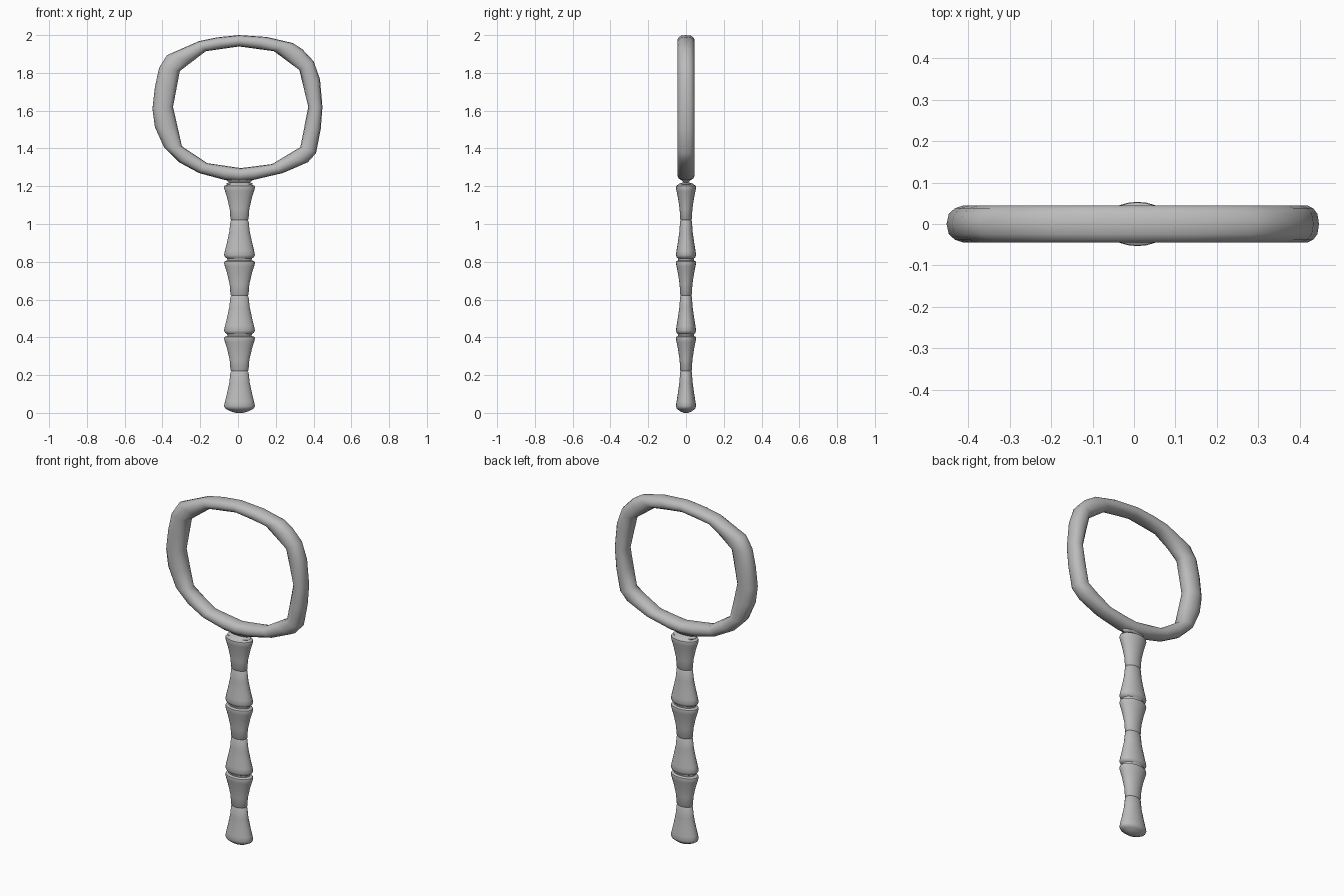
import bpy, bmesh
from math import sin, cos, pi, copysign

cube = bpy.data.objects.get("Cube")
if cube:
    bpy.data.objects.remove(cube)

# Single grey material
grey = bpy.data.materials.new("plain grey")
grey.use_nodes = True
tone = (0.5, 0.5, 0.5, 1)
grey.diffuse_color = tone
grey.node_tree.nodes["Principled BSDF"].inputs["Base Color"].default_value = tone


def loft(name, rings, closed, angle):
    """Skin a list of equal-length point rings; cap the ends if open."""
    bm = bmesh.new()
    rows = [[bm.verts.new(p) for p in ring] for ring in rings]
    count = len(rows[0])
    pairs = list(zip(rows, rows[1:]))
    if closed:
        pairs.append((rows[-1], rows[0]))
    else:
        bm.faces.new(rows[0])
        bm.faces.new(rows[-1])
    for a, b in pairs:
        for i in range(count):
            j = (i + 1) % count
            bm.faces.new((a[i], a[j], b[j], b[i]))
    bmesh.ops.recalc_face_normals(bm, faces=bm.faces)
    mesh = bpy.data.meshes.new(name)
    bm.to_mesh(mesh)
    bm.free()
    mesh.materials.append(grey)
    obj = bpy.data.objects.new(name, mesh)
    bpy.context.collection.objects.link(obj)
    bpy.ops.object.select_all(action='DESELECT')
    obj.select_set(True)
    bpy.context.view_layer.objects.active = obj
    bpy.ops.object.shade_smooth_by_angle(angle=angle)
    return obj


# Handle: three repeated flared segments with pinched joints, oval in section
SEGMENT = [(.018, .066), (.024, .076), (.036, .082), (.06, .077), (.10, .067),
           (.16, .054), (.215, .048), (.221, .043), (.227, .048), (.28, .052),
           (.34, .066), (.375, .077), (.392, .082), (.402, .080), (.408, .064)]
CENTRE_X = .008


def oval(z, rx, ry, sides=24):
    return [(CENTRE_X + rx * cos(2 * pi * i / sides),
             ry * sin(2 * pi * i / sides), z) for i in range(sides)]


handle = [oval(0, .02, .012), oval(.008, .045, .03)]
for k in range(3):
    handle += [oval(z + .4 * k, r, r * .65) for z, r in SEGMENT]
# Neck flaring up into the hoop
handle += [oval(1.213, .072, .036), oval(1.221, .056, .014),
           oval(1.235, .074, .028), oval(1.255, .08, .033)]
loft("handle", handle, False, .7)

# Hoop: faceted inner outline, rounder outer outline, both clockwise from the top
INNER = [(.005, 1.94), (.19, 1.915), (.325, 1.815), (.372, 1.62),
         (.33, 1.407), (.18, 1.317), (.015, 1.296), (-.163, 1.322),
         (-.297, 1.412), (-.344, 1.62), (-.308, 1.81), (-.17, 1.915)]
OUTER = [(.005, 2), (.153, 1.99), (.29, 1.958), (.34, 1.926), (.40, 1.862),
         (.434, 1.767), (.447, 1.62), (.438, 1.502), (.413, 1.375),
         (.37, 1.327), (.238, 1.27), (.08, 1.233), (.005, 1.228),
         (-.07, 1.233), (-.207, 1.27), (-.312, 1.327), (-.392, 1.407),
         (-.44, 1.513), (-.453, 1.61), (-.44, 1.725), (-.418, 1.826),
         (-.376, 1.894), (-.207, 1.968), (-.11, 1.988)]
SIDES = 14
hoop = []
for i, (ox, oz) in enumerate(OUTER):
    a, b = INNER[i // 2], INNER[((i + 1) // 2) % len(INNER)]
    ix, iz = (a[0] + b[0]) / 2, (a[1] + b[1]) / 2
    ring = []
    for s in range(SIDES):
        ang = 2 * pi * s / SIDES
        t = .5 - .5 * cos(ang)
        y = .046 * copysign(abs(sin(ang)) ** .75, sin(ang))
        ring.append((ox + (ix - ox) * t, y, oz + (iz - oz) * t))
    hoop.append(ring)
loft("hoop", hoop, True, 1.0)
